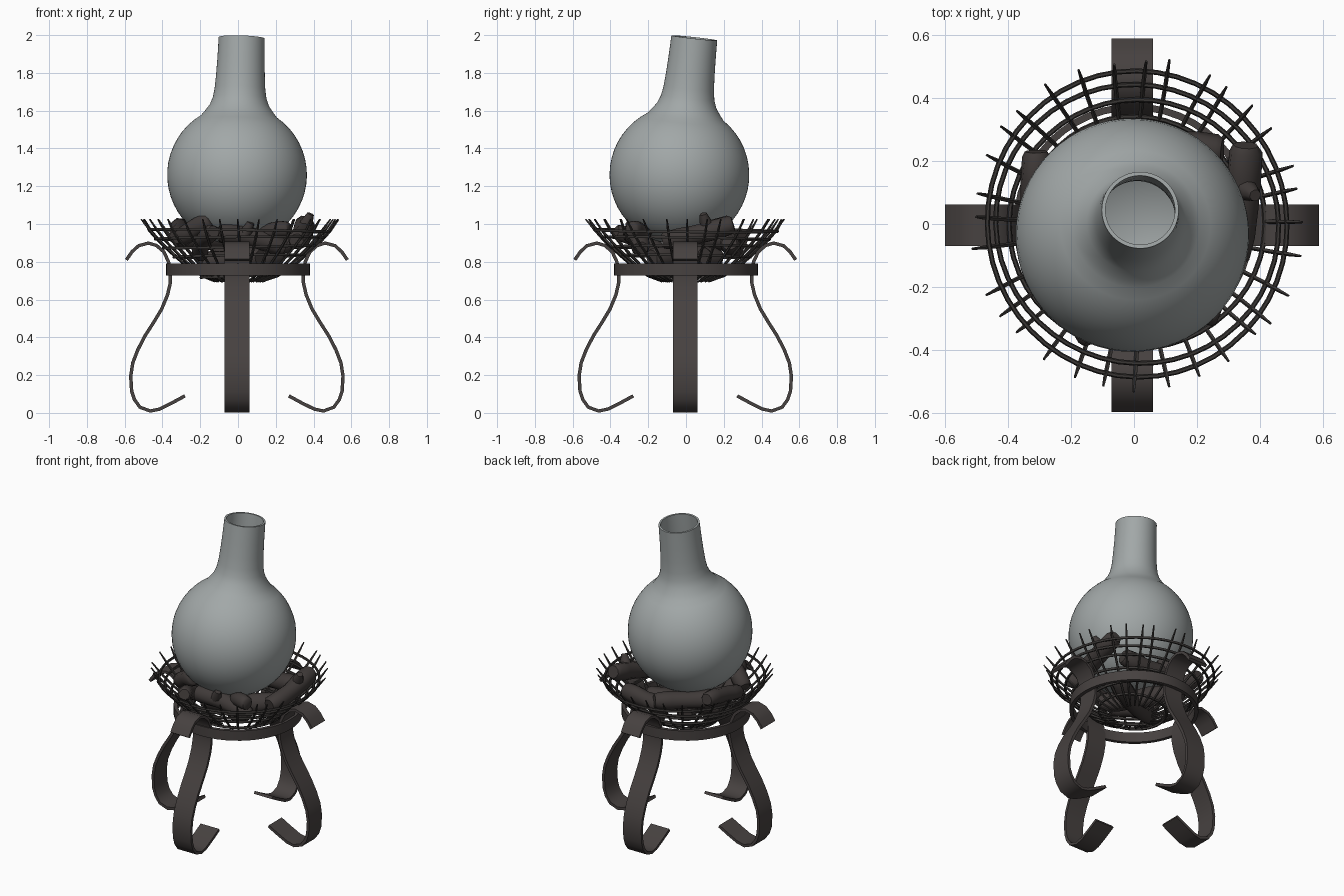
import bpy, bmesh, math, random
from mathutils import Vector, Matrix

if "Cube" in bpy.data.objects:
    bpy.data.objects.remove(bpy.data.objects["Cube"])
random.seed(4)


def material(name, rgb):
    m = bpy.data.materials.new(name)
    m.diffuse_color = (*rgb, 1)
    m.use_nodes = True
    m.node_tree.nodes["Principled BSDF"].inputs["Base Color"].default_value = m.diffuse_color
    return m


GLASS = material("grey_glaze", (0.36, 0.39, 0.39))
IRON = material("dark_iron", (0.062, 0.053, 0.051))
WIRE = material("black_wire", (0.04, 0.036, 0.034))
WOOD = material("charred_wood", (0.05, 0.042, 0.04))


def finish(bm, name, mat, angle=40):
    bmesh.ops.recalc_face_normals(bm, faces=bm.faces)
    me = bpy.data.meshes.new(name)
    bm.to_mesh(me)
    bm.free()
    me.materials.append(mat)
    ob = bpy.data.objects.new(name, me)
    bpy.context.collection.objects.link(ob)
    bpy.ops.object.select_all(action='DESELECT')
    ob.select_set(True)
    bpy.context.view_layer.objects.active = ob
    bpy.ops.object.shade_smooth_by_angle(angle=math.radians(angle))
    return ob


def tube(bm, pts, radii, sides=6, closed=False, rough=0.0):
    """Sweep a round section along points."""
    pts = [Vector(p) for p in pts]
    n = len(pts)
    up = Vector((0, 0, 1))
    if abs((pts[-1] - pts[0]).normalized().z) > 0.9:
        up = Vector((1, 0, 0))
    rings = []
    for i, p in enumerate(pts):
        a = pts[i - 1] if closed or i else p
        b = pts[(i + 1) % n] if closed or i < n - 1 else p
        t = (b - a).normalized()
        u = t.cross(up).normalized()
        v = t.cross(u)
        ring = []
        for k in range(sides):
            w = 2 * math.pi * k / sides
            r = radii[i] * (1 + random.uniform(-rough, rough))
            ring.append(bm.verts.new(p + (u * math.cos(w) + v * math.sin(w)) * r))
        rings.append(ring)
    for i in range(n if closed else n - 1):
        r0, r1 = rings[i], rings[(i + 1) % n]
        for k in range(sides):
            j = (k + 1) % sides
            bm.faces.new((r0[k], r0[j], r1[j], r1[k]))
    if not closed:
        bm.faces.new(rings[0])
        bm.faces.new(rings[-1])


def lathe(bm, profile, steps=64, closed=False):
    """Spin (r, z) points round z."""
    rings = [[bm.verts.new((r * math.cos(2 * math.pi * k / steps),
                            r * math.sin(2 * math.pi * k / steps), z))
              for k in range(steps)] for r, z in profile]
    n = len(rings)
    for i in range(n if closed else n - 1):
        a, b = rings[i], rings[(i + 1) % n]
        for k in range(steps):
            j = (k + 1) % steps
            bm.faces.new((a[k], a[j], b[j], b[k]))


# flask: round body, flared shoulder, open tilted neck
R = 0.37
outer = [(max(R * math.sin(a), 0.001), -R * math.cos(a))
         for a in [math.radians(d) for d in range(0, 148, 7)]]
outer += [(0.182, 0.335), (0.157, 0.37), (0.142, 0.41), (0.134, 0.46),
          (0.129, 0.53), (0.125, 0.62), (0.122, 0.73)]
inner = [(max(r - 0.012, 0.0005), z + (0.012 if z < 0 else 0)) for r, z in reversed(outer)]
bm = bmesh.new()
lathe(bm, outer + inner)
bmesh.ops.remove_doubles(bm, verts=bm.verts, dist=0.0025)
flask = finish(bm, "flask", GLASS)
axis = Vector((0.025, 0.08, 0.735)).normalized()
flask.matrix_world = (Matrix.Translation((-0.005, -0.035, 1.26))
                      @ Vector((0, 0, 1)).rotation_difference(axis).to_matrix().to_4x4())

# stand hoop
bm = bmesh.new()
lathe(bm, [(0.382, 0.728), (0.382, 0.792), (0.36, 0.792), (0.36, 0.728)], 48, True)
finish(bm, "stand_hoop", IRON)

# four curled strap legs
PATH = [(0.585, 0.81), (0.555, 0.853), (0.52, 0.885), (0.468, 0.899), (0.425, 0.886),
        (0.386, 0.852), (0.362, 0.80), (0.352, 0.74), (0.352, 0.69), (0.367, 0.625),
        (0.398, 0.55), (0.44, 0.48), (0.485, 0.41), (0.524, 0.335), (0.551, 0.265),
        (0.562, 0.195), (0.557, 0.115), (0.542, 0.07), (0.513, 0.03), (0.458, 0.01),
        (0.41, 0.02), (0.345, 0.052), (0.275, 0.09)]


def strap_leg(name, turn):
    bm = bmesh.new()
    secs = []
    for i, (r, z) in enumerate(PATH):
        a, b = PATH[max(i - 1, 0)], PATH[min(i + 1, len(PATH) - 1)]
        d = Vector((b[0] - a[0], b[1] - a[1])).normalized() * 0.009
        secs.append([bm.verts.new((r - s * d.y, y, max(z + s * d.x, 0.0)))
                     for s, y in ((-1, -0.066), (1, -0.066), (1, 0.066), (-1, 0.066))])
    for a, b in zip(secs, secs[1:]):
        for k in range(4):
            j = (k + 1) % 4
            bm.faces.new((a[k], a[j], b[j], b[k]))
    bm.faces.new(secs[0])
    bm.faces.new(secs[-1])
    bmesh.ops.rotate(bm, verts=bm.verts, matrix=Matrix.Rotation(turn, 3, 'Z'))
    bmesh.ops.translate(bm, verts=bm.verts, vec=(-0.006, -0.004, 0))
    finish(bm, name, IRON)


for i, side in enumerate(("right", "back", "left", "front")):
    strap_leg(side + "_leg", i * math.pi / 2)

# wire basket: hoops and spokes with loose ends
BOWL = [(0.12, 0.695), (0.2, 0.725), (0.28, 0.775), (0.345, 0.83),
        (0.4, 0.88), (0.445, 0.925), (0.48, 0.965), (0.52, 1.025)]
bm = bmesh.new()
for r, z in BOWL[1:7]:
    ph = random.uniform(0, 6.28)
    pts = []
    for k in range(48):
        a = 2 * math.pi * k / 48
        rr = r + 0.006 * math.sin(2 * a + ph)
        pts.append((0.01 + rr * math.cos(a), rr * math.sin(a),
                    z + 0.008 * math.sin(a + ph)))
    tube(bm, pts, [0.008] * 48, 6, True)
for k in range(32):
    a = 2 * math.pi * (k + random.uniform(-0.15, 0.15)) / 32
    lean = random.uniform(-0.05, 0.05)
    pts = []
    for i, (r, z) in enumerate(BOWL):
        b = a + lean * i / 7
        rr = r + random.uniform(-0.01, 0.012) * (i in (0, 7))
        pts.append((0.01 + rr * math.cos(b), rr * math.sin(b), z))
    tube(bm, pts, [0.005] + [0.0075] * 6 + [0.004], 5)
finish(bm, "wire_basket", WIRE, 60)

# charred logs under the flask
LOGS = [((-0.14, -0.25, 1.02), (-0.31, -0.16, 0.92), 0.052),
        ((-0.1, -0.29, 0.95), (0.25, -0.24, 0.87), 0.055),
        ((0.14, -0.21, 0.93), (0.27, -0.29, 0.97), 0.045),
        ((0.355, 0.25, 1.0), (0.31, -0.12, 0.91), 0.055),
        ((0.02, 0.3, 0.92), (-0.32, 0.03, 0.93), 0.055),
        ((-0.31, 0.23, 0.99), (-0.33, -0.08, 0.93), 0.048),
        ((0.28, 0.23, 0.9), (-0.04, 0.26, 0.88), 0.055),
        ((-0.13, -0.37, 0.96), (-0.2, -0.1, 0.83), 0.045),
        ((0.22, 0.1, 0.83), (-0.2, -0.08, 0.80), 0.06),
        ((-0.12, 0.18, 0.82), (0.12, -0.18, 0.82), 0.06)]
for n, (a, b, r) in enumerate(LOGS):
    a, b = Vector(a), Vector(b)
    bend = Vector([random.uniform(-0.02, 0.02) for _ in range(3)])
    bm = bmesh.new()
    ts = (0, 0.05, 0.25, 0.5, 0.75, 0.95, 1)
    pts = [a.lerp(b, t) + bend * math.sin(math.pi * t) for t in ts]
    tube(bm, pts, [r * s for s in (0.72, 0.95, 1.05, 0.95, 1, 0.92, 0.7)], 10, rough=0.07)
    if n in (0, 1, 3):      # broken branch stub
        m = a.lerp(b, 0.35)
        tube(bm, [m, m + Vector((0.03, -0.02, 0.05)), m + Vector((0.045, -0.03, 0.085))],
             [r * 0.7, r * 0.55, r * 0.35], 8)
    finish(bm, "log_%d" % (n + 1), WOOD, 50)
